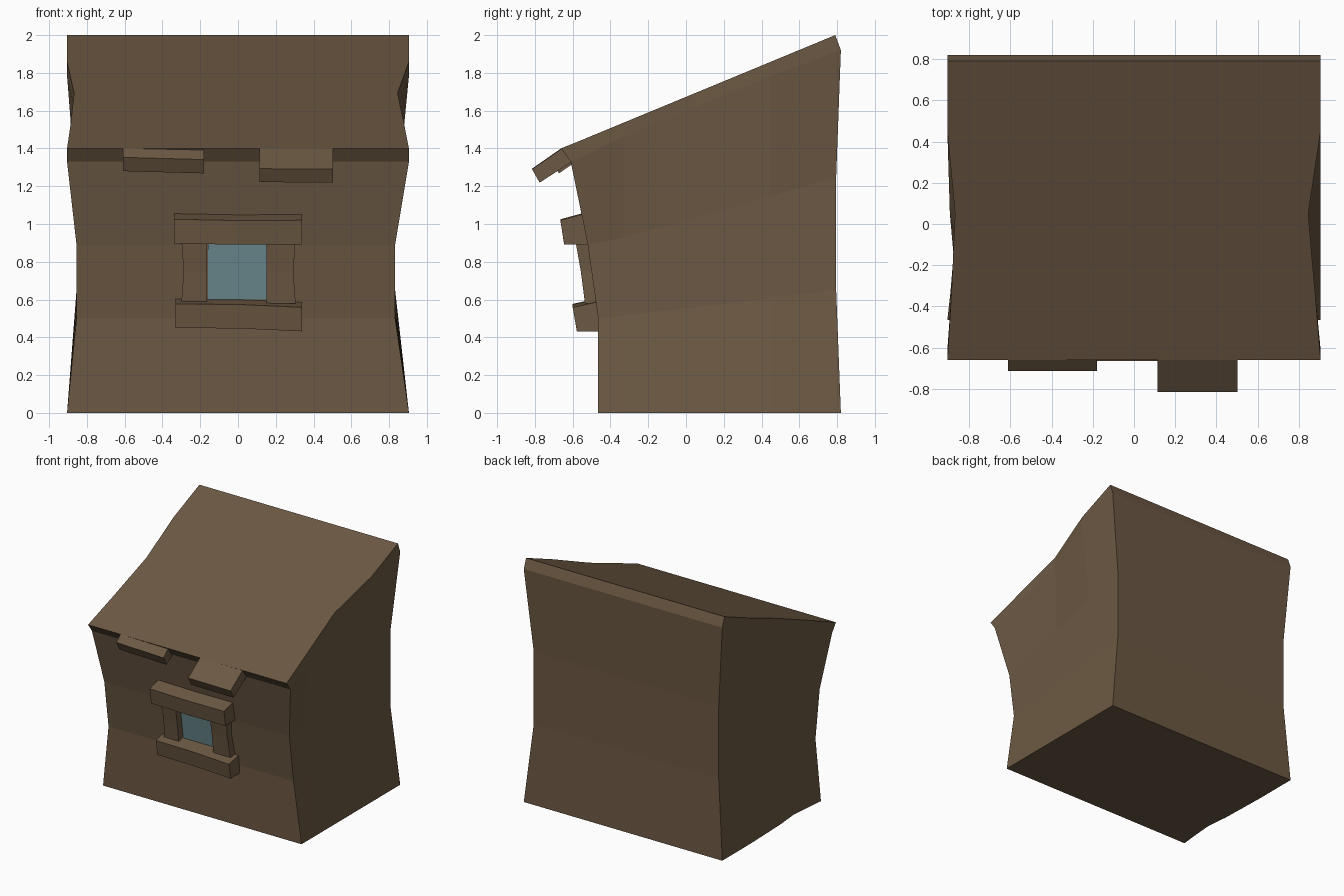
import bpy, bmesh

if "Cube" in bpy.data.objects:
    bpy.data.objects.remove(bpy.data.objects["Cube"])

def material(name, col):
    m = bpy.data.materials.new(name)
    m.diffuse_color = (*col, 1)
    m.use_nodes = True
    m.node_tree.nodes["Principled BSDF"].inputs["Base Color"].default_value = m.diffuse_color
    return m

BROWN = material("brown_wood", (0.150, 0.099, 0.056))
GLASS = material("blue_glass", (0.155, 0.262, 0.285))

def finish(name, bm, mat):
    bmesh.ops.recalc_face_normals(bm, faces=bm.faces[:])
    me = bpy.data.meshes.new(name)
    bm.to_mesh(me)
    bm.free()
    me.materials.append(mat)
    ob = bpy.data.objects.new(name, me)
    bpy.context.collection.objects.link(ob)
    return ob

def loft(name, rings, mat):
    """Closed solid through a list of point rings."""
    bm = bmesh.new()
    rs = [[bm.verts.new(p) for p in r] for r in rings]
    n = len(rs[0])
    for a, b in zip(rs, rs[1:]):
        for i in range(n):
            j = (i + 1) % n
            bm.faces.new((a[i], a[j], b[j], b[i]))
    bm.faces.new(rs[0])
    bm.faces.new(rs[-1])
    return finish(name, bm, mat)

# --- House body: waisted walls with a sloping roof, lofted in columns ---
FRONT = [(-.465, 0), (-.465, .5), (-.52, .89), (-.61, 1.33), (-.66, 1.4)]
BACK = [(.82, 0), (.795, .65), (.795, 1.25), (.82, 1.92), (.79, 2.0)]
MID_Y = [-.33, -.15, .05, .45]
RIGHT = dict(base=[.905] * 6, waist=.832, top=[.905, .878, .862, .845, .905, .905])
LEFT = dict(base=[.905, .89, .875, .893, .905, .905], waist=.855,
            top=[.905, .885, .877, .868, .905, .905])

def roof_z(y):
    return 1.4 + (y + .66) / 1.45 * .6

def columns(side, sign):
    cols = []
    for i in range(6):
        if i == 0:
            yz = FRONT
        elif i == 5:
            yz = BACK
        else:
            y = MID_Y[i - 1]
            u = (y + .465) / 1.285
            top = roof_z(y)
            yz = [(y, 0), (y, .5 + .15 * u), (y, .89 + .36 * u), (y, top - .075), (y, top)]
        xs = [side["base"][i], side["waist"], side["waist"], side["top"][i], side["top"][i]]
        cols.append([(sign * x, y, z) for x, (y, z) in zip(xs, yz)])
    return cols

bm = bmesh.new()
right = [[bm.verts.new(p) for p in c] for c in columns(RIGHT, 1)]
left = [[bm.verts.new(p) for p in c] for c in columns(LEFT, -1)]
loop = right + left[::-1]
for i, a in enumerate(loop):
    b = loop[(i + 1) % len(loop)]
    for k in range(4):
        bm.faces.new((a[k], b[k], b[k + 1], a[k + 1]))
for i in range(5):                      # roof and floor strips
    for k in (0, 4):
        bm.faces.new((left[i][k], right[i][k], right[i + 1][k], left[i + 1][k]))
finish("house_body", bm, BROWN)

# --- Straight pieces: (y, z) profile swept along x, with a slight tilt ---
def prism(name, prof, x0, x1, tilt=0, sag=0):
    xm = (x0 + x1) / 2
    loft(name, [[(x, y, z + d) for y, z in prof]
                for x, d in ((x0, 0), (xm, tilt / 2 - sag), (x1, tilt))], BROWN)

# Overhanging roof shingles
prism("left_shingle", [(-.60, 1.425), (-.66, 1.401), (-.713, 1.353), (-.673, 1.28), (-.60, 1.33)],
      -.61, -.18, -.012)
prism("right_shingle", [(-.60, 1.425), (-.66, 1.401), (-.815, 1.293), (-.775, 1.222), (-.60, 1.335)],
      .115, .503, -.003)

# Window frame: lintel and sill
prism("window_lintel", [(-.50, 1.055), (-.555, 1.055), (-.665, 1.025), (-.645, .897), (-.50, .897)],
      -.34, .338, -.005, .004)
prism("window_sill", [(-.44, .605), (-.48, .603), (-.60, .577), (-.578, .45), (-.44, .45)],
      -.33, .338, -.018, -.006)

# Window posts, slightly waisted
for name, xa, xb, s in (("left_post", -.30, -.165, 1), ("right_post", .15, .305, -1)):
    rings = []
    for z, yf, d in ((.58, -.535, 0), (.75, -.557, .012), (.92, -.587, 0)):
        a, b = xa + (d if s > 0 else 0), xb - (d if s < 0 else 0)
        rings.append([(a, yf, z), (b, yf, z), (b, -.44, z), (a, -.44, z)])
    loft(name, rings, BROWN)

# Glass plate lying on the wall
loft("window_glass", [[(x, y - o, z) for x, y, z in
                       ((-.158, -.479, .6), (.15, -.479, .6), (.15, -.5225, .9), (-.158, -.5225, .9))]
                      for o in (0, .007)], GLASS)
